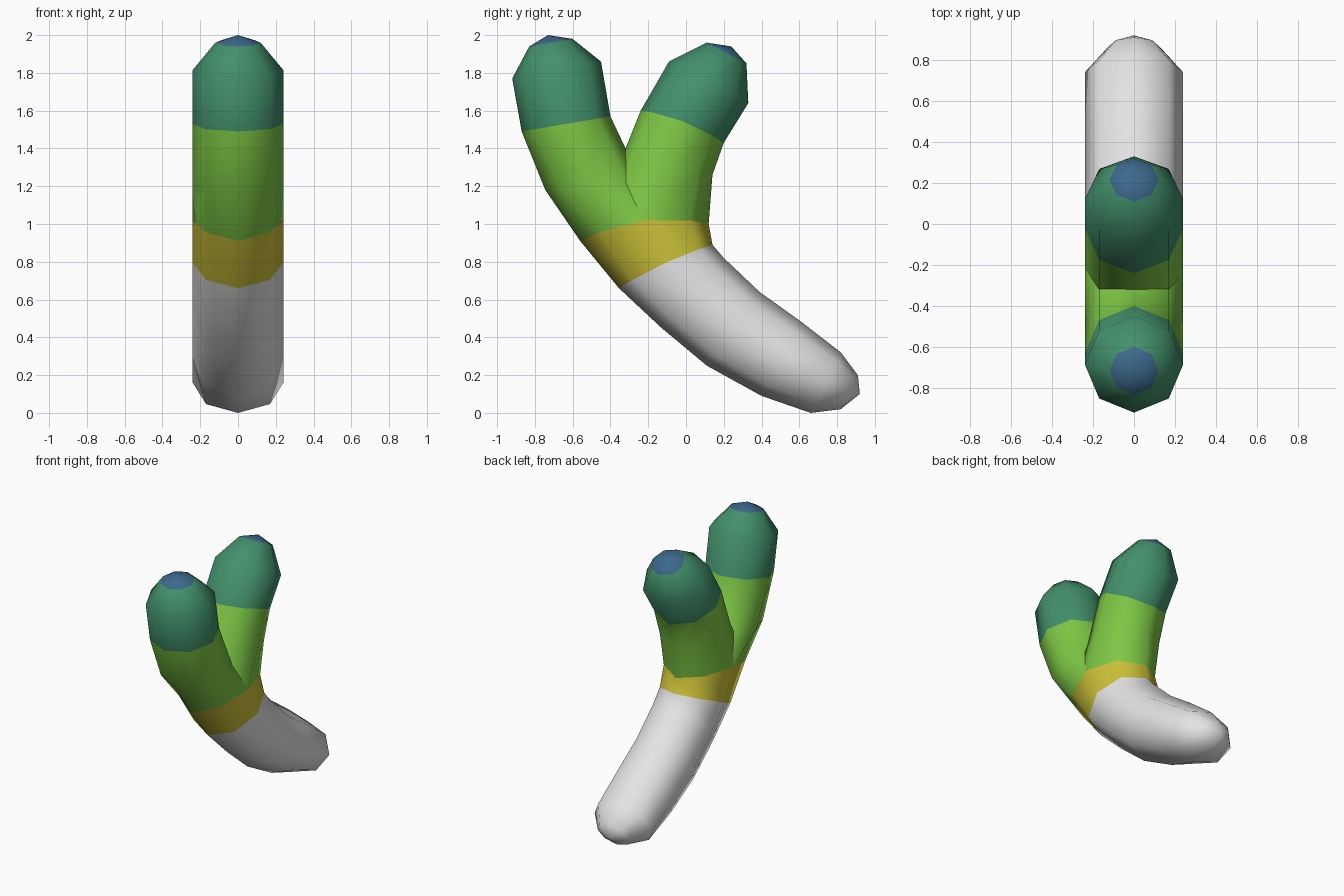
import bpy, bmesh, math
from mathutils import Vector

if "Cube" in bpy.data.objects:
    bpy.data.objects.remove(bpy.data.objects["Cube"])

def material(name, rgb):
    m = bpy.data.materials.new(name)
    m.diffuse_color = (*rgb, 1)
    m.use_nodes = True
    m.node_tree.nodes["Principled BSDF"].inputs["Base Color"].default_value = m.diffuse_color
    return m

MATS = [material("white", (0.78, 0.78, 0.78)),
        material("yellow", (0.61, 0.54, 0.04)),
        material("green", (0.21, 0.58, 0.06)),
        material("teal", (0.055, 0.28, 0.145)),
        material("blue", (0.045, 0.14, 0.26))]
WHITE, YELLOW, GREEN, TEAL, BLUE = range(5)
SIDES = 8
R = 0.24

def tube(name, rings, colours, pole=None, pole_colour=0):
    """Loft octagonal rings; each ring is (y1, z1, y2, z2, x radius, upward bulge)."""
    bm = bmesh.new()
    loops = []
    for y1, z1, y2, z2, rx, bulge in rings:
        a, b = Vector((0, y1, z1)), Vector((0, y2, z2))
        mid, half = (a + b) / 2, (a - b) / 2
        loop = []
        for i in range(SIDES):
            t = 2 * math.pi * i / SIDES
            p = mid + half * math.cos(t)
            p.x = rx * math.sin(t)
            p.z += bulge * math.sin(t) ** 2
            loop.append(bm.verts.new(p))
        loops.append(loop)
    for lo, hi, c in zip(loops, loops[1:], colours):
        for i in range(SIDES):
            j = (i + 1) % SIDES
            bm.faces.new((lo[i], lo[j], hi[j], hi[i])).material_index = c
    # Rounded tip
    tip = bm.verts.new((0, *pole))
    for i in range(SIDES):
        f = bm.faces.new((loops[-1][i], loops[-1][(i + 1) % SIDES], tip))
        f.material_index = pole_colour
    for f in bm.faces:
        f.smooth = True
    bmesh.ops.recalc_face_normals(bm, faces=bm.faces)
    # Make sure the open tube faces outward
    tip_face = tip.link_faces[0]
    inside = sum((v.co for v in loops[-2]), Vector()) / SIDES
    if tip_face.normal.dot(tip.co - inside) < 0:
        bmesh.ops.reverse_faces(bm, faces=bm.faces)
    me = bpy.data.meshes.new(name)
    bm.to_mesh(me)
    bm.free()
    for m in MATS:
        me.materials.append(m)
    ob = bpy.data.objects.new(name, me)
    bpy.context.collection.objects.link(ob)
    return ob

# Ring shared by the trunk and both branches
fork = (-0.56, 0.91, 0.12, 1.0, R, 0.065)

# Bent trunk, from the fork down to the rounded foot
tube("trunk", [
    fork,
    (-0.355, 0.66, 0.14, 0.89, R, 0.02),
    (-0.13, 0.45, 0.20, 0.82, R, 0),
    (0.11, 0.25, 0.39, 0.64, R, 0),
    (0.40, 0.09, 0.60, 0.49, R, 0),
    (0.66, 0.0, 0.82, 0.32, R, 0),
    (0.82, 0.02, 0.91, 0.20, 0.125, 0),
], [YELLOW] + [WHITE] * 5, (0.92, 0.10), WHITE)

# Front branch
tube("front_branch", [
    fork,
    (-0.745, 1.18, -0.24, 1.23, R, 0),
    (-0.87, 1.49, -0.40, 1.57, R, 0),
    (-0.92, 1.77, -0.45, 1.86, R, 0),
    (-0.83, 1.94, -0.60, 1.98, 0.12, 0),
], [GREEN, GREEN, TEAL, TEAL], (-0.73, 2.0), BLUE)

# Back branch
tube("back_branch", [
    fork,
    (-0.36, 1.30, 0.14, 1.26, R, 0),
    (-0.24, 1.60, 0.20, 1.43, R, 0.03),
    (-0.09, 1.86, 0.33, 1.64, R, 0),
    (0.11, 1.96, 0.32, 1.85, 0.12, 0),
], [GREEN, GREEN, TEAL, TEAL], (0.24, 1.94), BLUE)
